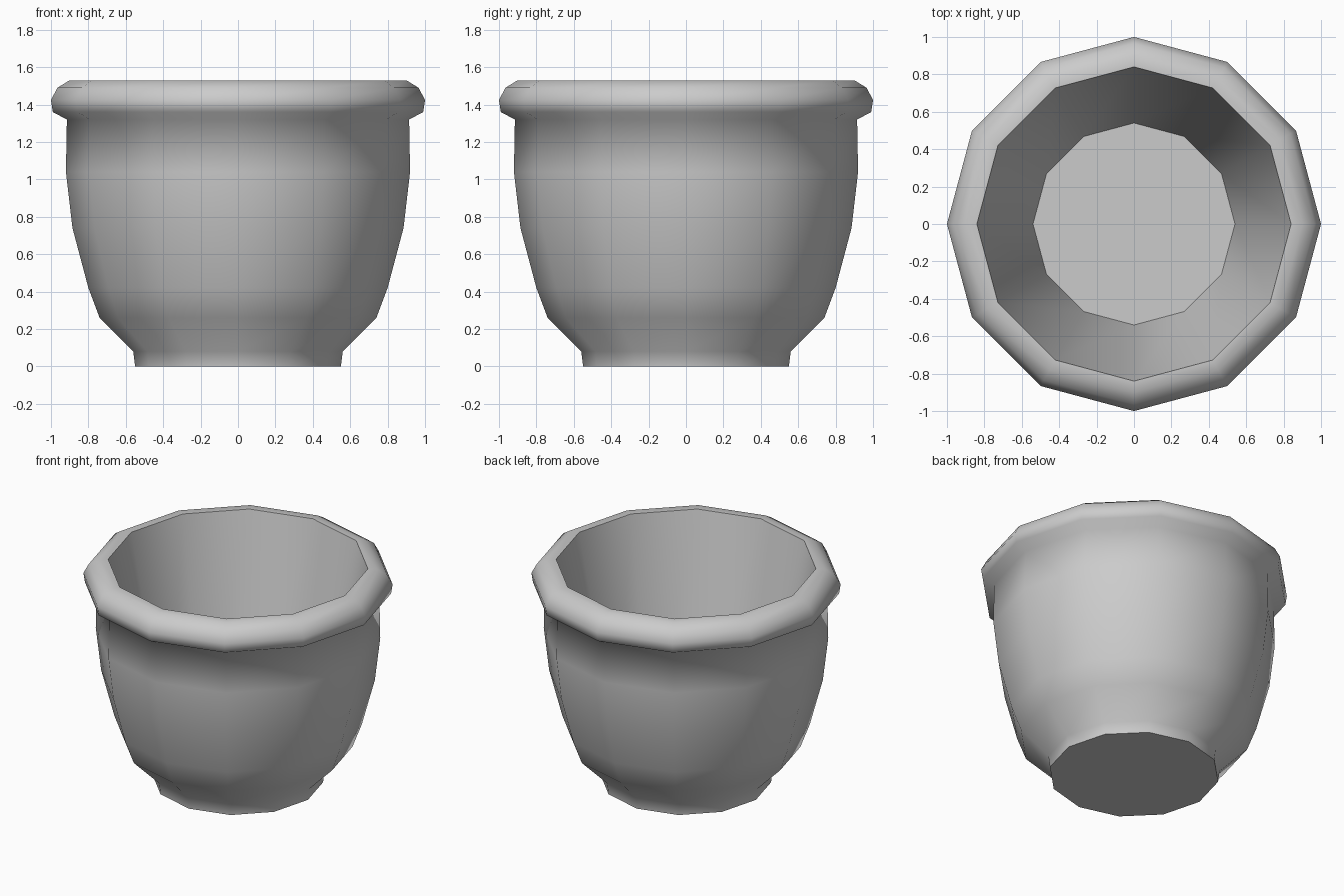
import bpy, bmesh, math

if "Cube" in bpy.data.objects:
    bpy.data.objects.remove(bpy.data.objects["Cube"])

SIDES = 12

# Closed cross-section (radius, height): foot, belly, rolled rim, inside wall, floor
profile = [
    (0.55, 0.0), (0.56, 0.08), (0.74, 0.26), (0.80, 0.42), (0.885, 0.74),
    (0.92, 1.04), (0.915, 1.32), (0.99, 1.36), (1.0, 1.425), (0.965, 1.49),
    (0.90, 1.53), (0.84, 1.53), (0.54, 0.08),
]

# Turn the cross-section into rings
bm = bmesh.new()
rings = []
for r, z in profile:
    rings.append([bm.verts.new((r * math.cos(2 * math.pi * i / SIDES),
                                r * math.sin(2 * math.pi * i / SIDES), z))
                  for i in range(SIDES)])

# Walls between rings
for low, high in zip(rings, rings[1:]):
    for i in range(SIDES):
        j = (i + 1) % SIDES
        bm.faces.new((low[i], low[j], high[j], high[i]))

# Underside and inside floor
bm.faces.new(rings[0][::-1])
bm.faces.new(rings[-1])
bmesh.ops.recalc_face_normals(bm, faces=bm.faces)

mesh = bpy.data.meshes.new("flower_pot")
bm.to_mesh(mesh)
bm.free()
pot = bpy.data.objects.new("flower_pot", mesh)
bpy.context.collection.objects.link(pot)

# Smooth body with crisp inner rim, floor and base edges
bpy.context.view_layer.objects.active = pot
pot.select_set(True)
bpy.ops.object.shade_smooth_by_angle(angle=math.radians(70))
